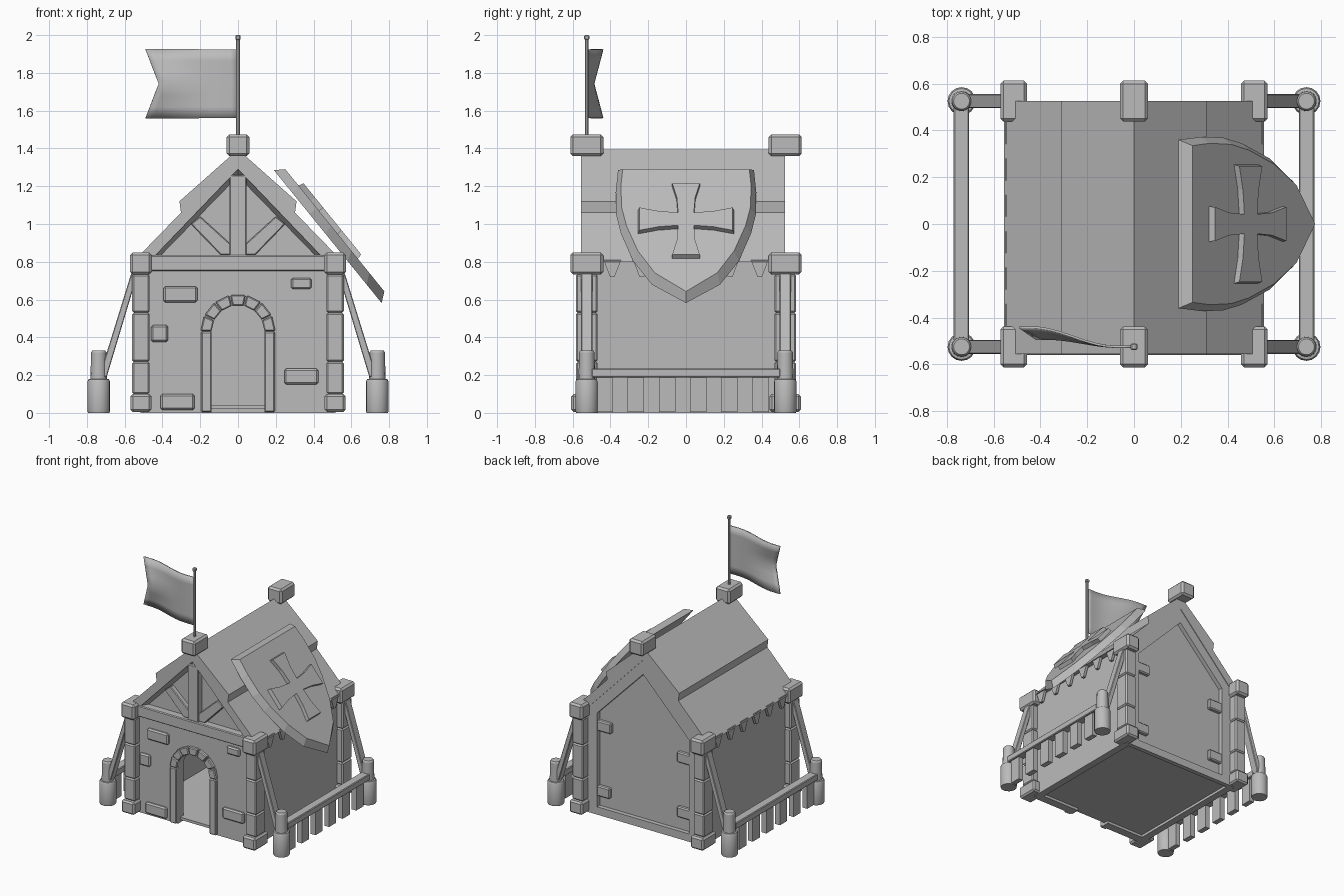
import bpy, bmesh, math
from mathutils import Vector

old = bpy.data.objects.get("Cube")
if old:
    bpy.data.objects.remove(old, do_unlink=True)

grey = bpy.data.materials.new("stone_grey")
grey.use_nodes = True
grey.diffuse_color = (0.5, 0.5, 0.5, 1)
grey.node_tree.nodes["Principled BSDF"].inputs["Base Color"].default_value = (0.5, 0.5, 0.5, 1)


def finish(name, bm, bevel=0):
    bmesh.ops.recalc_face_normals(bm, faces=bm.faces)
    mesh = bpy.data.meshes.new(name)
    bm.to_mesh(mesh)
    bm.free()
    mesh.materials.append(grey)
    ob = bpy.data.objects.new(name, mesh)
    bpy.context.collection.objects.link(ob)
    if bevel:
        mod = ob.modifiers.new("bevel", 'BEVEL')
        mod.width, mod.segments = bevel, 1
    return ob


def loft(name, a, b, bevel=0):
    """Closed solid between two matching outlines."""
    bm = bmesh.new()
    va, vb = [bm.verts.new(p) for p in a], [bm.verts.new(p) for p in b]
    bm.faces.new(va)
    bm.faces.new(vb)
    for i in range(len(va)):
        j = (i + 1) % len(va)
        bm.faces.new((va[i], va[j], vb[j], vb[i]))
    return finish(name, bm, bevel)


def prism(name, outline, y0, y1, bevel=0):
    return loft(name, [(x, y0, z) for x, z in outline], [(x, y1, z) for x, z in outline], bevel)


def box(name, x0, x1, y0, y1, z0, z1, bevel=0):
    return prism(name, [(x0, z0), (x1, z0), (x1, z1), (x0, z1)], y0, y1, bevel)


def block(name, cx, cy, z0, z1, w, d, bevel=0):
    return box(name, cx - w / 2, cx + w / 2, cy - d / 2, cy + d / 2, z0, z1, bevel)


def lathe(name, cx, cy, profile, sides=16):
    bm = bmesh.new()
    rings = [[bm.verts.new((cx + r * math.cos(k * math.tau / sides),
                            cy + r * math.sin(k * math.tau / sides), z))
              for k in range(sides)] for r, z in profile]
    for lo, hi in zip(rings, rings[1:]):
        for k in range(sides):
            n = (k + 1) % sides
            bm.faces.new((lo[k], lo[n], hi[n], hi[k]))
    bm.faces.new(rings[0])
    bm.faces.new(rings[-1])
    ob = finish(name, bm)
    bpy.context.view_layer.objects.active = ob
    ob.select_set(True)
    bpy.ops.object.shade_smooth_by_angle(angle=math.radians(30))
    ob.select_set(False)


def mirrored(half):
    return half + [(-x, z) for x, z in reversed(half) if x != 0]


SIDES = (("left", 1), ("right", -1))
ENDS = (("front", -1), ("back", 1))
ARCH_Z, ARCH_R = 0.43, 0.14

# Front wall with arched doorway
arch = [(ARCH_R * math.cos(t * math.pi / 12), ARCH_Z + ARCH_R * math.sin(t * math.pi / 12))
        for t in range(13)]
prism("front_wall", [(0.5, 0), (0.14, 0)][::1] + arch + [(-0.14, 0), (-0.5, 0), (-0.5, 0.8), (0.5, 0.8)],
      -0.525, -0.46)
for side, s in SIDES:
    box(side + "_door_jamb", s * 0.14, s * 0.195, -0.55, -0.46, 0.005, ARCH_Z, 0.006)
for i in range(7):
    a0, a1 = (math.pi * (i + d) / 7 for d in (0.04, 0.96))
    prism("arch_stone", [(r * math.cos(a), ARCH_Z + r * math.sin(a))
                         for r, a in ((0.14, a0), (0.198, a0), (0.198, a1), (0.14, a1))],
          -0.55, -0.47, 0.006)

# Bricks standing proud of the front wall
for x0, x1, z0, z1 in ((-0.395, -0.215, 0.585, 0.67), (0.28, 0.39, 0.655, 0.715),
                       (-0.46, -0.37, 0.375, 0.465), (0.245, 0.425, 0.15, 0.235),
                       (-0.41, -0.23, 0.015, 0.1)):
    box("front_brick", x0, x1, -0.545, -0.51, z0, z1, 0.01)

# Side walls, floor and back wall with framed recess
for side, s in SIDES:
    box(side + "_wall", s * 0.46, s * 0.515, -0.5, 0.5, 0, 0.82)
    frame = [(0, 0), (0.5, 0), (0.5, 0.82), (0, 1.33), (0, 1.18), (0.39, 0.78), (0.39, 0.06), (0, 0.06)]
    prism("back_frame_" + side, [(s * x, z) for x, z in frame], 0.485, 0.52)
box("floor", -0.47, 0.47, -0.5, 0.47, 0.02, 0.04)
prism("back_panel", mirrored([(0.49, 0.02), (0.49, 0.82), (0, 1.32)]), 0.45, 0.487)
for x, z in ((0.34, 0.68), (0.35, 0.18), (-0.34, 0.62), (-0.34, 0.2)):
    block("back_brick", x, 0.495, z - 0.04, z + 0.04, 0.12, 0.04, 0.008)

# Stepped roof
prism("roof", mirrored([(0, 1.395), (0.31, 1.12), (0.302, 1.06), (0.555, 0.80), (0.47, 0.80), (0, 1.29)]),
      -0.555, 0.525)

# Timbered front gable
prism("gable_panel", mirrored([(0.47, 0.8), (0, 1.3)]), -0.50, -0.46)
box("gable_beam", -0.465, 0.465, -0.56, -0.49, 0.75, 0.835, 0.006)
box("king_post", -0.045, 0.045, -0.548, -0.49, 0.83, 1.26, 0.006)
for side, s in SIDES:
    front = [(0.44, 0.835), (0, 1.3), (0, 1.36), (0.5, 0.835)]
    rear = [(0.405, 0.835), (0, 1.25), (0, 1.36), (0.5, 0.835)]
    loft(side + "_rafter", [(s * x, -0.553, z) for x, z in front], [(s * x, -0.495, z) for x, z in rear])
    brace = [(0.04, 0.835), (0.09, 0.835), (0.25, 1.0), (0.2, 1.04), (0.04, 0.895)]
    prism(side + "_gable_brace", [(s * x, z) for x, z in brace], -0.535, -0.49, 0.005)

# Corner pillars, ridge blocks, fence posts and struts
for end, e in ENDS:
    y = e * 0.525
    block(end + "_ridge_block", 0, y, 1.36, 1.475, 0.12, 0.175, 0.014)
    for side, s in SIDES:
        tag, x = end + "_" + side, s * 0.514
        block(tag + "_pillar_base", x, y, 0.005, 0.1, 0.11, 0.165, 0.012)
        for z0, z1 in ((0.1, 0.27), (0.27, 0.53), (0.53, 0.735)):
            block(tag + "_pillar_stone", x, y, z0, z1, 0.093, 0.115, 0.009)
        block(tag + "_pillar_cap", x, y, 0.733, 0.85, 0.115, 0.175, 0.014)
        lathe(tag + "_fence_post", s * 0.737, y,
              [(0.057, 0), (0.06, 0.01), (0.06, 0.165), (0.054, 0.178),
               (0.044, 0.18), (0.041, 0.32), (0.034, 0.33)])
        strut = [(0.695, 0.19), (0.735, 0.19), (0.565, 0.74), (0.53, 0.74)]
        prism(tag + "_strut", [(s * px, pz) for px, pz in strut], y - 0.03, y + 0.03, 0.004)

# Side fences and eave fringe
for side, s in SIDES:
    block(side + "_fence_rail", s * 0.738, 0, 0.187, 0.235, 0.066, 1.0, 0.005)
    for i in range(6):
        block(side + "_picket", s * 0.738, -0.43 + 0.165 * i, 0.005, 0.19, 0.04, 0.087)
        y = -0.39 + 0.156 * i
        tri = [(y - 0.047, 0.81), (y - 0.012, 0.72), (y + 0.012, 0.72), (y + 0.047, 0.81)]
        loft(side + "_eave_point", [(s * 0.53, py, pz) for py, pz in tri],
             [(s * 0.55, py, pz) for py, pz in tri])

# Shield lying on the left roof slope
ORIGIN = Vector((0.19, 0, 1.285))
DOWN, OUT = Vector((0.63, 0, -0.777)), Vector((0.777, 0, 0.63))


def on_shield(half, w):
    return [ORIGIN + DOWN * v + OUT * w + Vector((0, y, 0)) for y, v in mirrored(half)]


rim = [(0.36, 0), (0.372, 0.15), (0.37, 0.3), (0.345, 0.43), (0.28, 0.62), (0.18, 0.78), (0, 0.905)]
face = [(0.335, 0.034), (0.345, 0.15), (0.34, 0.3), (0.315, 0.42), (0.255, 0.59), (0.165, 0.74), (0, 0.867)]
loft("shield", on_shield(rim, 0), on_shield(face, 0.05))
mid = 0.395
cross = [(0.075, -0.25), (0.05, -0.15), (0.043, -0.045), (0.15, -0.055), (0.255, -0.08),
         (0.255, 0.08), (0.15, 0.055), (0.043, 0.045), (0.05, 0.15), (0.075, 0.25)]
loft("shield_cross", on_shield([(y, mid + v) for y, v in cross], 0.045),
     on_shield([(y * 0.97, mid + v * 0.97) for y, v in cross], 0.078))

# Flagpole and waving swallowtail flag
lathe("flagpole", 0, -0.525, [(0.01, 1.46), (0.01, 1.98)], 8)
block("flagpole_tip", 0, -0.525, 1.975, 2.0, 0.028, 0.028, 0.005)
bm = bmesh.new()
rows = []
for r in range(7):
    h = r / 6
    bow = 1 - abs(2 * h - 1)
    row = []
    for c in range(13):
        t = c / 12
        swing = 0.5 - 0.5 * math.cos(math.pi * min(1, max(0, (t - 0.15) / 0.75)))
        row.append(bm.verts.new((-t * (0.49 - 0.07 * bow),
                                 -0.525 + swing * (0.083 - 0.048 * bow), 1.56 + 0.365 * h)))
    rows.append(row)
for lo, hi in zip(rows, rows[1:]):
    for c in range(12):
        bm.faces.new((lo[c], lo[c + 1], hi[c + 1], hi[c]))
for f in bm.faces:
    f.smooth = True
flag = finish("flag", bm)
thick = flag.modifiers.new("thickness", 'SOLIDIFY')
thick.thickness, thick.offset = 0.01, 0
